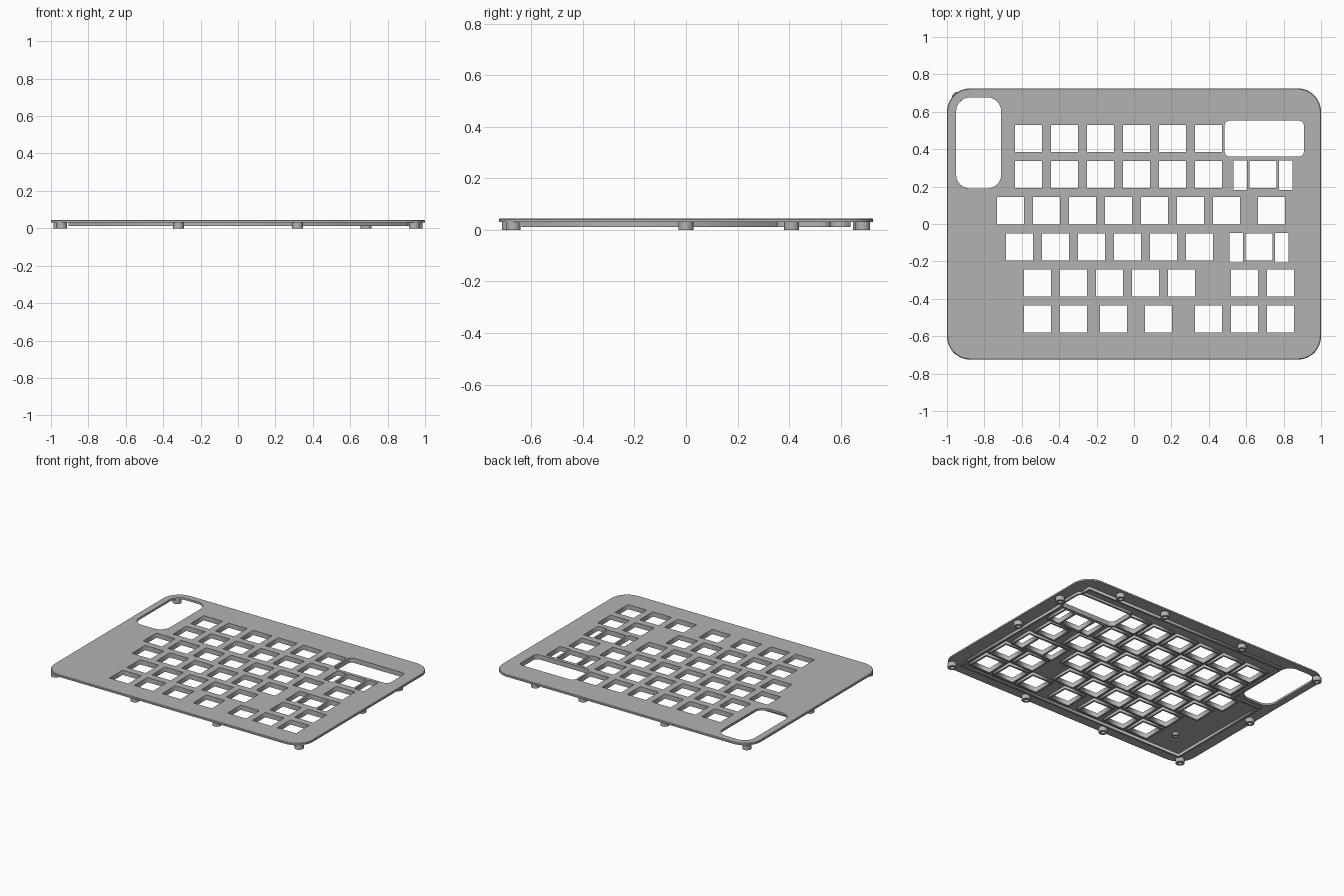
import bpy, bmesh
from math import sin, cos, pi

cube = bpy.data.objects.get("Cube")
if cube:
    bpy.data.objects.remove(cube)

grey = bpy.data.materials.new("plate grey")
grey.use_nodes = True
grey.diffuse_color = (0.45, 0.45, 0.45, 1)
grey.node_tree.nodes["Principled BSDF"].inputs["Base Color"].default_value = (0.45, 0.45, 0.45, 1)

TOP, UNDER, WALL_BOTTOM = 0.045, 0.031, 0.012
PITCH, KEY, WALL = 0.1925, 0.0725, 0.012


def box_loop(x0, x1, y0, y1, r=0, n=8):
    """Rectangle outline, with rounded corners when r is given."""
    corners = [(x1 - r, y1 - r), (x0 + r, y1 - r), (x0 + r, y0 + r), (x1 - r, y0 + r)]
    if not r:
        return corners
    return [(cx + r * cos((q + k / n) * pi / 2), cy + r * sin((q + k / n) * pi / 2))
            for q, (cx, cy) in enumerate(corners) for k in range(n + 1)]


def circle_loop(x, y, r, n=24):
    return [(x + r * cos(2 * pi * k / n), y + r * sin(2 * pi * k / n)) for k in range(n)]


def extrude_loops(name, loops, z0, z1):
    """Fill outlines (inner ones become holes) and extrude from z0 to z1."""
    curve = bpy.data.curves.new(name, 'CURVE')
    curve.dimensions, curve.fill_mode = '2D', 'BOTH'
    curve.extrude = (z1 - z0) / 2
    for loop in loops:
        spline = curve.splines.new('POLY')
        spline.points.add(len(loop) - 1)
        for point, (x, y) in zip(spline.points, loop):
            point.co = (x, y, 0, 1)
        spline.use_cyclic_u = True
    obj = bpy.data.objects.new(name, curve)
    bpy.context.collection.objects.link(obj)
    bpy.ops.object.select_all(action='DESELECT')
    bpy.context.view_layer.objects.active = obj
    obj.select_set(True)
    bpy.ops.object.convert(target='MESH')
    obj = bpy.context.view_layer.objects.active
    bm = bmesh.new()
    bm.from_mesh(obj.data)
    bmesh.ops.remove_doubles(bm, verts=bm.verts, dist=0.0001)
    bmesh.ops.translate(bm, verts=bm.verts, vec=(0, 0, (z0 + z1) / 2))
    bmesh.ops.recalc_face_normals(bm, faces=bm.faces)
    bm.to_mesh(obj.data)
    bm.free()
    obj.data.materials.clear()
    obj.data.materials.append(grey)
    return obj


# Key openings: row centre, then runs of (first centre, count)
rows = [
    (0.457, [(-0.564, 6)]),
    (0.264, [(-0.564, 6)]),
    (0.071, [(-0.66, 7), (0.735, 1)]),
    (-0.122, [(-0.612, 6)]),
    (-0.315, [(-0.516, 5), (0.59, 2)]),
    (-0.508, [(-0.516, 2), (-0.109, 1), (0.132, 1), (0.398, 3)]),
]
openings, walls = [], []


def outset(x0, x1, y0, y1):
    return box_loop(x0 - WALL, x1 + WALL, y0 - WALL, y1 + WALL)


for y, runs in rows:
    for first, count in runs:
        for i in range(count):
            x = first + i * PITCH
            rect = (x - KEY, x + KEY, y - KEY, y + KEY)
            openings.append(box_loop(*rect))
            walls += [openings[-1], outset(*rect)]

# Wide keys: a main opening with a slot on either side
for x, y in [(0.69, 0.264), (0.668, -0.122)]:
    trio = [box_loop(x - KEY, x + KEY, y - KEY, y + KEY)]
    for side in (-1, 1):
        sx = x + side * 0.121
        trio.append(box_loop(sx - 0.036, sx + 0.036, y - 0.083, y + 0.075))
    openings += trio
    walls += trio + [outset(x - 0.157, x + 0.157, y - 0.083, y + 0.075)]

# Large rounded windows
display = box_loop(0.484, 0.909, 0.36, 0.553, 0.03)
oval = box_loop(-0.951, -0.71, 0.19, 0.677, 0.075)

# Main plate with a small chamfer on its outer top edge
plate = extrude_loops("top_plate", [box_loop(-1, 1, -0.725, 0.725, 0.125, 12), display, oval] + openings,
                      UNDER, TOP)
bm = bmesh.new()
bm.from_mesh(plate.data)
rim = [e for e in bm.edges if all(v.co.z > TOP - 0.001 and (abs(v.co.x) > 0.955 or abs(v.co.y) > 0.685)
                                  for v in e.verts)
       and len(e.link_faces) == 2 and e.calc_face_angle(0) > 1]
bmesh.ops.bevel(bm, geom=rim, offset=0.004, segments=1, affect='EDGES')
bm.to_mesh(plate.data)
bm.free()

# Walls under the openings
extrude_loops("key_walls", walls, WALL_BOTTOM, UNDER)
extrude_loops("display_wall", [display, box_loop(0.472, 0.921, 0.348, 0.565, 0.04)], WALL_BOTTOM, UNDER)

# Stiffening rib that follows the edge and steps around the oval window
def rib_loop(d):
    x, y = 0.905 - d, 0.638 - d
    return [(x, y), (-0.69 + d, y), (-0.69 + d, 0.17 - d), (-x, 0.17 - d), (-x, -y), (x, -y)]


# The rib opens where the display window cuts through its right side
def rib_path(d):
    x, y = 0.905 - d, 0.638 - d
    return [(x, 0.56), (x, y), (-0.69 + d, y), (-0.69 + d, 0.17 - d),
            (-x, 0.17 - d), (-x, -y), (x, -y), (x, 0.353)]


extrude_loops("edge_rib", [rib_path(0) + rib_path(0.013)[::-1]], WALL_BOTTOM, UNDER)

# Screw posts around the edge, and one short peg
posts = [(sx * 0.943, -0.67) for sx in (-1, 1)] + [(sx * 0.958, 0) for sx in (-1, 1)]
posts += [(sx * 0.318, sy * 0.685) for sx in (-1, 1) for sy in (-1, 1)]
posts += [(-0.945, 0.677), (0.955, 0.41), (0.685, 0.685)]
for i, (x, y) in enumerate(posts):
    post = extrude_loops(f"screw_post_{i + 1}", [circle_loop(x, y, 0.029), circle_loop(x, y, 0.014)], 0, UNDER)
    bpy.ops.object.shade_smooth_by_angle()
extrude_loops("short_peg", [circle_loop(-0.715, -0.44, 0.022), circle_loop(-0.715, -0.44, 0.011)],
              WALL_BOTTOM, UNDER)
bpy.ops.object.shade_smooth_by_angle()
